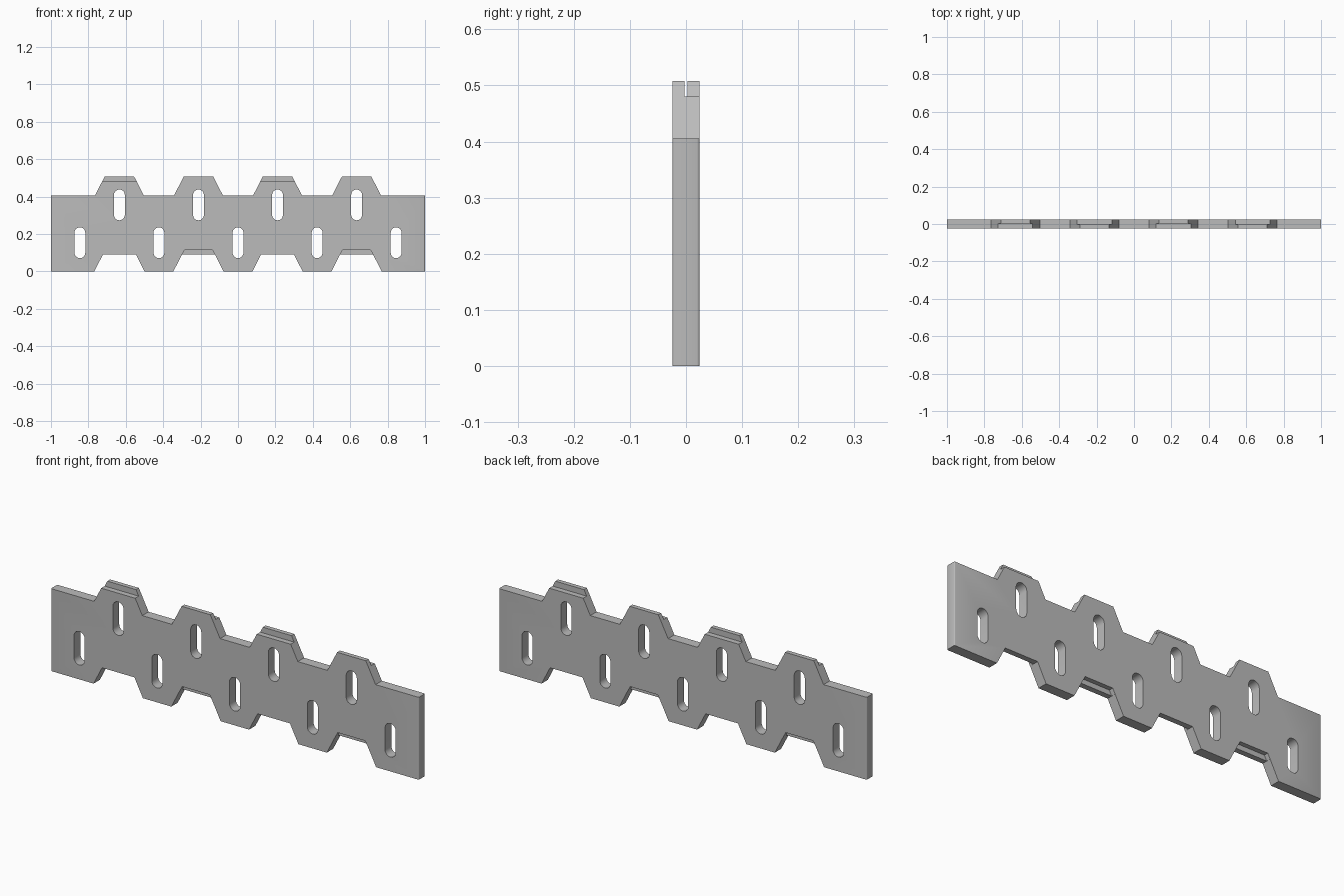
import bpy, bmesh, math

if "Cube" in bpy.data.objects:
    bpy.data.objects.remove(bpy.data.objects["Cube"])

PITCH = 0.4227          # spacing of teeth and slots
HALF_Y = 0.0245         # half plate thickness
GAP = 0.0025            # half clearance between the two lap layers
BODY_Z, STEP_Z, TOP_Z = 0.405, 0.48, 0.508
NOTCH_Z, NOTCH_DEEP_Z = 0.09, 0.114
centers = [PITCH * (i - 1.5) for i in range(4)]

grey = bpy.data.materials.new("plain grey")
grey.use_nodes = True
colour = (0.5, 0.5, 0.5, 1)
grey.diffuse_color = colour
grey.node_tree.nodes["Principled BSDF"].inputs["Base Color"].default_value = colour


def add_prism(bm, outline, y0, y1):
    """Extrude an x-z outline from y0 to y1."""
    face = bm.faces.new([bm.verts.new((x, y0, z)) for x, z in outline])
    moved = bmesh.ops.extrude_face_region(bm, geom=[face])["geom"]
    verts = [v for v in moved if isinstance(v, bmesh.types.BMVert)]
    bmesh.ops.translate(bm, verts=verts, vec=(0, y1 - y0, 0))


def make_object(name, bm):
    bmesh.ops.recalc_face_normals(bm, faces=bm.faces)
    mesh = bpy.data.meshes.new(name)
    bm.to_mesh(mesh)
    bm.free()
    obj = bpy.data.objects.new(name, mesh)
    obj.data.materials.append(grey)
    bpy.context.collection.objects.link(obj)
    return obj


def slot_outline(cx, cz, radius=0.029, straight=0.0535, steps=10):
    arcs = []
    for side in (0, 1):
        for i in range(steps + 1):
            a = math.pi * (side + i / steps)
            shift = -straight if side else straight
            arcs.append((cx + radius * math.cos(a), cz + shift + radius * math.sin(a)))
    return arcs


# Plate outline: notches along the bottom, teeth along the top
outline = [(-1, 0)]
for c in centers:
    outline += [(c - 0.134, 0), (c - 0.088, NOTCH_Z), (c + 0.088, NOTCH_Z), (c + 0.134, 0)]
outline += [(1, 0), (1, BODY_Z)]
for c in reversed(centers):
    outline += [(c + 0.131, BODY_Z), (c + 0.078, TOP_Z), (c - 0.078, TOP_Z), (c - 0.131, BODY_Z)]
outline.append((-1, BODY_Z))

bm = bmesh.new()
add_prism(bm, outline, -HALF_Y, HALF_Y)

# Softened upright edges at both ends
ends = [e for e in bm.edges
        if all(abs(v.co.x) > 0.99 for v in e.verts)
        and abs(e.verts[0].co.z - e.verts[1].co.z) > 0.1]
bmesh.ops.bevel(bm, geom=ends, offset=0.005, segments=3, profile=0.5, affect='EDGES')
plate = make_object("interlocking_plate", bm)

# Cutters: slots, half-lap tooth steps and half-lap notch recesses
bm = bmesh.new()
for c in centers:
    add_prism(bm, slot_outline(c, 0.355), -0.1, 0.1)
for i in range(5):
    add_prism(bm, slot_outline(PITCH * (i - 2), 0.153), -0.1, 0.1)
for i, c in enumerate(centers):
    side = -1 if i % 2 == 0 else 1      # the lapped side alternates
    step = [(c - 0.12, STEP_Z), (c + 0.12, STEP_Z), (c + 0.12, 0.6), (c - 0.12, 0.6)]
    add_prism(bm, step, side * 0.1, -GAP * side)
    recess = [(c - 0.07, 0.05), (c + 0.07, 0.05), (c + 0.0875, NOTCH_Z),
              (c + 0.075, NOTCH_DEEP_Z), (c - 0.075, NOTCH_DEEP_Z), (c - 0.0875, NOTCH_Z)]
    add_prism(bm, recess, -side * 0.1, -side * GAP)
cutter = make_object("plate_cutter", bm)
cutter.hide_render = True

cut = plate.modifiers.new("cut", 'BOOLEAN')
cut.operation = 'DIFFERENCE'
cut.solver = 'EXACT'
cut.object = cutter

bpy.ops.object.select_all(action='DESELECT')
plate.select_set(True)
bpy.context.view_layer.objects.active = plate
bpy.ops.object.modifier_apply(modifier="cut")
bpy.data.objects.remove(cutter)
bpy.ops.object.shade_smooth_by_angle(angle=math.radians(31))
